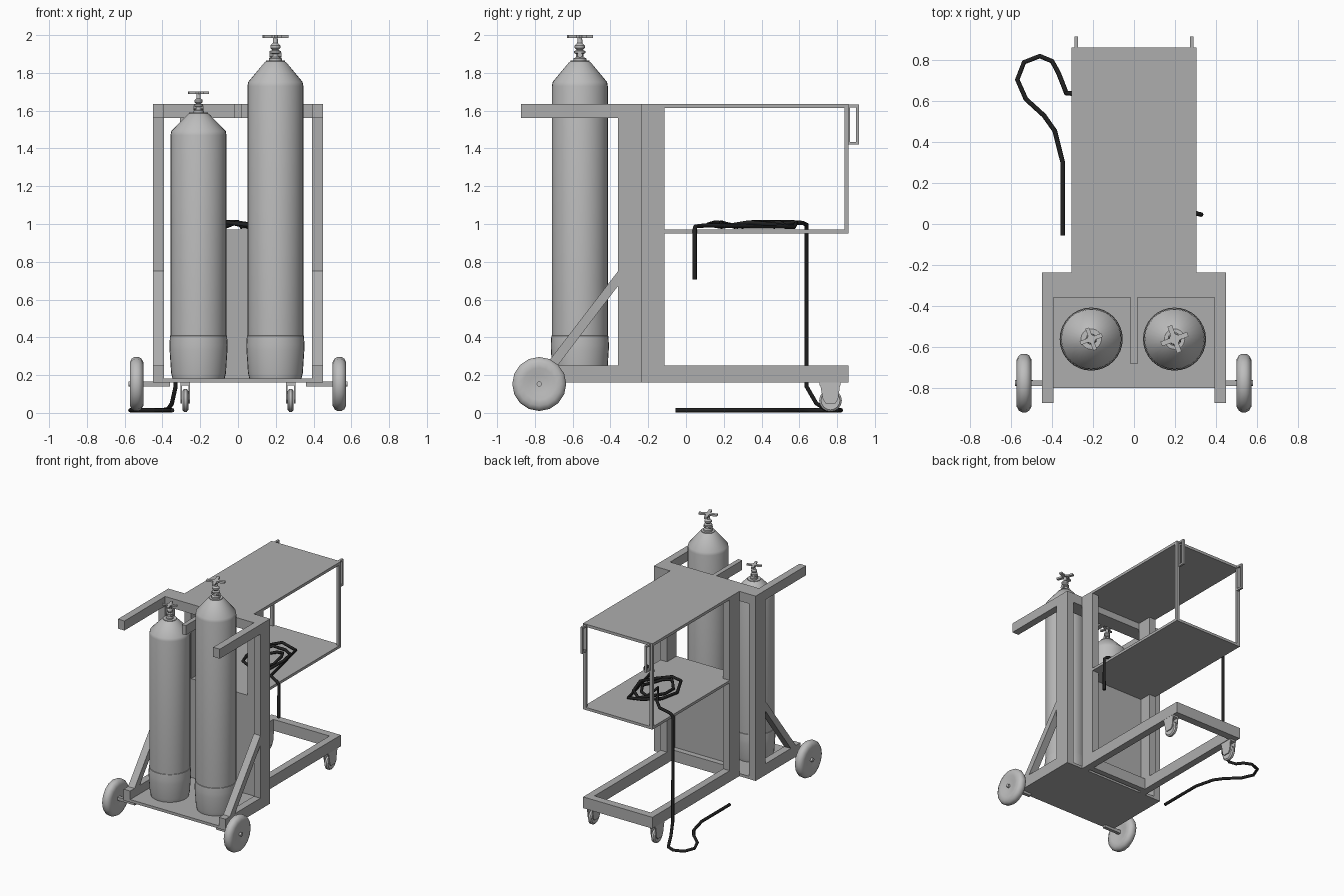
import bpy, bmesh, math
from mathutils import Vector, Matrix

old = bpy.data.objects.get("Cube")
if old:
    bpy.data.objects.remove(old, do_unlink=True)


def material(name, value):
    m = bpy.data.materials.new(name)
    m.use_nodes = True
    col = (value, value, value, 1)
    m.diffuse_color = col
    m.node_tree.nodes["Principled BSDF"].inputs["Base Color"].default_value = col
    return m


FRAME = material("frame grey", 0.42)
STEEL = material("light steel grey", 0.51)
RUBBER = material("black rubber", 0.015)


def finish(name, bm, mat, smooth=False):
    bmesh.ops.recalc_face_normals(bm, faces=bm.faces)
    mesh = bpy.data.meshes.new(name)
    bm.to_mesh(mesh)
    bm.free()
    mesh.materials.append(mat)
    ob = bpy.data.objects.new(name, mesh)
    bpy.context.collection.objects.link(ob)
    if smooth:
        bpy.ops.object.select_all(action='DESELECT')
        ob.select_set(True)
        bpy.context.view_layer.objects.active = ob
        bpy.ops.object.shade_smooth_by_angle(angle=math.radians(35))
    return ob


def box(name, x, y, z, mat=FRAME):
    """Box from (min, max) pairs."""
    bm = bmesh.new()
    size = [b - a for a, b in (x, y, z)]
    mid = [(a + b) / 2 for a, b in (x, y, z)]
    bmesh.ops.create_cube(bm, size=1, matrix=Matrix.Translation(mid) @ Matrix.Diagonal((*size, 1)))
    return finish(name, bm, mat)


def pair(name, x, y, z, mat=FRAME):
    """Mirrored left and right boxes."""
    box("left_" + name, x, y, z, mat)
    box("right_" + name, (-x[1], -x[0]), y, z, mat)


def lathe(name, profile, place, mat=STEEL, sides=32):
    """Revolve (radius, height) points about local z."""
    bm = bmesh.new()
    rings = []
    for r, h in profile:
        rings.append([bm.verts.new(place @ Vector((r * math.cos(a), r * math.sin(a), h)))
                      for a in (math.tau * i / sides for i in range(sides))])
    for lo, hi in zip(rings, rings[1:]):
        for i in range(sides):
            j = (i + 1) % sides
            bm.faces.new((lo[i], lo[j], hi[j], hi[i]))
    bm.faces.new(rings[0])
    bm.faces.new(rings[-1])
    return finish(name, bm, mat, True)


def prism(name, outline, x0, x1, mat=FRAME):
    """Extrude a (y, z) outline along x."""
    bm = bmesh.new()
    face = bm.faces.new([bm.verts.new((x0, y, z)) for y, z in outline])
    ext = bmesh.ops.extrude_face_region(bm, geom=[face])
    moved = [v for v in ext["geom"] if isinstance(v, bmesh.types.BMVert)]
    bmesh.ops.translate(bm, verts=moved, vec=(x1 - x0, 0, 0))
    return finish(name, bm, mat)


# Bottle bay: outer posts, rails, floor and braces
pair("outer_post", (0.392, 0.45), (-0.36, -0.236), (0.16, 1.56))
pair("top_rail", (0.392, 0.45), (-0.873, -0.36), (1.56, 1.636))
box("top_crossbar", (-0.45, 0.45), (-0.36, -0.236), (1.56, 1.636))
box("center_divider", (-0.018, 0.018), (-0.684, -0.36), (1.56, 1.636))
pair("floor_rail", (0.392, 0.45), (-0.8, -0.236), (0.16, 0.25))
box("bottle_floor", (-0.392, 0.392), (-0.8, -0.236), (0.16, 0.182))
for side, x in (("left", 0.392), ("right", -0.45)):
    prism(side + "_brace", [(-0.36, 0.75), (-0.36, 0.672), (-0.68, 0.25), (-0.745, 0.25)], x, x + 0.058)

# Shelf unit: inner posts, back panel, base frame, shelves
pair("inner_post", (0.248, 0.306), (-0.236, -0.115), (0.16, 1.615))
box("back_panel", (-0.248, 0.248), (-0.236, -0.215), (0.18, 0.95))
pair("base_rail", (0.248, 0.306), (-0.115, 0.861), (0.16, 0.25))
box("base_rear_bar", (-0.248, 0.248), (0.8, 0.861), (0.16, 0.25))
box("base_front_bar", (-0.248, 0.248), (-0.215, -0.17), (0.16, 0.25))
box("top_shelf", (-0.306, 0.306), (-0.236, 0.861), (1.614, 1.636))
box("middle_shelf", (-0.306, 0.306), (-0.236, 0.861), (0.95, 0.971))
pair("shelf_post", (0.28, 0.306), (0.84, 0.861), (0.971, 1.614))

# Handles on the rear edge
HX = (0.274, 0.291)
pair("handle_grip", HX, (0.9, 0.915), (1.42, 1.632))
pair("handle_mount", HX, (0.861, 0.867), (1.42, 1.632))
pair("handle_top", HX, (0.867, 0.9), (1.617, 1.632))
pair("handle_bottom", HX, (0.867, 0.9), (1.42, 1.435))

# Gas bottles with base boots and valves
for label, x, shoulder, neck, s in (("tall", 0.198, 1.74, 1.865, 1.0), ("short", -0.209, 1.48, 1.59, 0.82)):
    at = Matrix.Translation((x, -0.562, 0))
    lathe(label + "_bottle", [(0.135, 0.19), (0.148, 0.3), (0.148, shoulder - 0.01), (0.144, shoulder + 0.012),
                              (0.06, neck - 0.012), (0.05, neck - 0.005), (0.05, neck)], at)
    lathe(label + "_boot", [(0.138, 0.182), (0.145, 0.21), (0.153, 0.33), (0.154, 0.36),
                            (0.151, 0.408), (0.147, 0.41)], at)
    top = Matrix.Translation((x, -0.562, neck)) @ Matrix.Scale(s, 4)
    lathe(label + "_valve", [(0.034, -0.005), (0.034, 0.012), (0.02, 0.018), (0.02, 0.035), (0.03, 0.04),
                             (0.03, 0.05), (0.016, 0.056), (0.027, 0.068), (0.027, 0.08), (0.014, 0.092),
                             (0.012, 0.122)], top, sides=12)
    outlet = top @ Matrix.Translation((0, 0, 0.03)) @ Matrix.Rotation(math.pi / 2, 4, 'Y')
    lathe(label + "_valve_outlet", [(0.014, -0.032), (0.014, 0.032)], outlet, sides=10)
    # Four-armed handwheel
    bm = bmesh.new()
    for k in range(2):
        m = top @ Matrix.Translation((0, 0, 0.128)) @ Matrix.Rotation(math.radians(20 + 90 * k), 4, 'Z')
        bmesh.ops.create_cube(bm, size=1, matrix=m @ Matrix.Diagonal((0.138, 0.024, 0.014, 1)))
    bmesh.ops.create_cone(bm, cap_ends=True, segments=12, radius1=0.026, radius2=0.026, depth=0.014,
                          matrix=top @ Matrix.Translation((0, 0, 0.128)))
    finish(label + "_handwheel", bm, STEEL)

# Big wheels on stub axles, and rear casters
for side, sx in (("left", 1), ("right", -1)):
    turn = Matrix.Rotation(math.pi / 2, 4, 'Y')
    hub = Matrix.Translation((sx * 0.537, -0.777, 0.153)) @ turn
    half = [(0.05, 0.026), (0.085, 0.036), (0.115, 0.036), (0.135, 0.025), (0.143, 0.01)]
    lathe(side + "_wheel", half + [(r, -h) for r, h in reversed(half)], hub, sides=16)
    lathe(side + "_axle", [(0.014, -0.043), (0.014, 0.043)], hub, sides=12)
    box(side + "_axle_arm", sorted((sx * 0.36, sx * 0.51)), (-0.79, -0.764), (0.14, 0.166))

    cx = sx * 0.279
    caster = Matrix.Translation((cx, 0.765, 0.066)) @ turn
    tread = [(0.03, 0.013), (0.05, 0.016), (0.06, 0.008)]
    lathe(side + "_caster_wheel", tread + [(r, -h) for r, h in reversed(tread)], caster, sides=16)
    for tag, fx in (("inner", -0.026), ("outer", 0.018)):
        prism(f"{side}_caster_{tag}_fork", [(0.71, 0.152), (0.816, 0.152), (0.805, 0.07), (0.79, 0.05),
                                            (0.74, 0.05), (0.725, 0.07)], cx + fx, cx + fx + 0.008, STEEL)
    box(side + "_caster_plate", (cx - 0.026, cx + 0.026), (0.707, 0.818), (0.146, 0.16), STEEL)

# Hose: along the ground, up the side, coiled on the shelf, over the far edge
path = [(-0.348, -0.055, 0.014), (-0.348, 0.3, 0.014), (-0.387, 0.455, 0.014), (-0.44, 0.53, 0.014),
        (-0.528, 0.61, 0.014), (-0.57, 0.705, 0.014), (-0.537, 0.79, 0.014), (-0.46, 0.82, 0.014),
        (-0.4, 0.795, 0.014), (-0.37, 0.74, 0.02), (-0.35, 0.69, 0.05), (-0.33, 0.638, 0.14),
        (-0.33, 0.638, 0.98), (-0.31, 0.638, 0.996), (-0.2, 0.62, 1.005), (-0.13, 0.55, 1.01), (0, 0.35, 1.01)]
STEPS = 18
for i in range(STEPS + 1):
    t = i / STEPS
    a = math.radians(100) - math.tau * 2.1 * t
    path.append((0.03 + (0.08 + 0.1 * t) * math.cos(a), 0.34 + (0.13 + 0.13 * t) * math.sin(a),
                 0.985 + 0.012 * (i % 3)))
path += [(0.22, 0.1, 0.992), (0.31, 0.05, 0.987), (0.328, 0.046, 0.97), (0.328, 0.046, 0.705)]
curve = bpy.data.curves.new("hose", 'CURVE')
curve.dimensions = '3D'
curve.bevel_depth = 0.0115
curve.bevel_resolution = 2
curve.use_fill_caps = True
curve.materials.append(RUBBER)
spline = curve.splines.new('POLY')
spline.points.add(len(path) - 1)
for point, co in zip(spline.points, path):
    point.co = (*co, 1)
bpy.context.collection.objects.link(bpy.data.objects.new("hose", curve))
